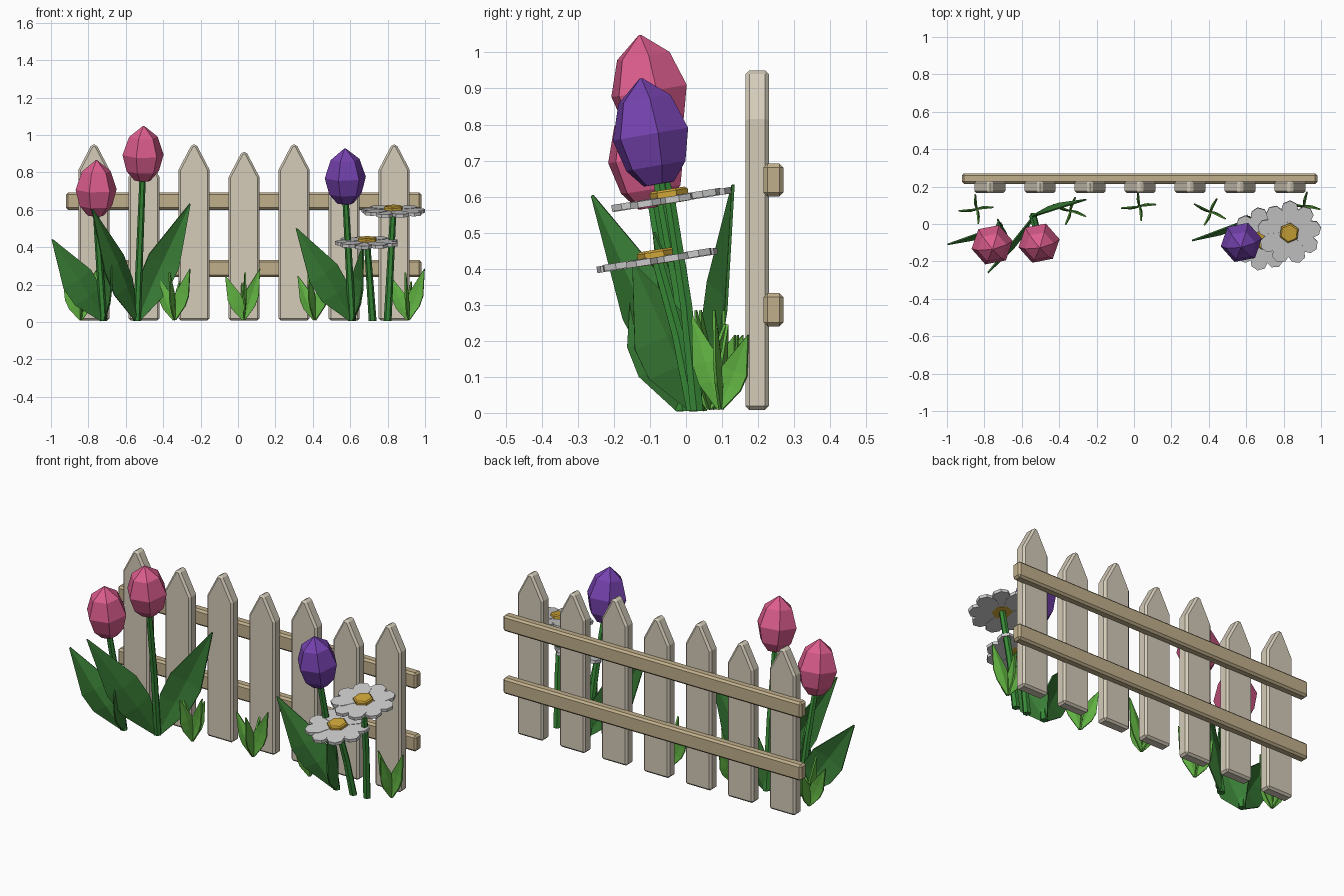
import bpy, bmesh, math
from mathutils import Vector, Matrix

if "Cube" in bpy.data.objects:
    bpy.data.objects.remove(bpy.data.objects["Cube"])

def material(name, rgb):
    m = bpy.data.materials.new(name)
    m.diffuse_color = (*rgb, 1)
    m.use_nodes = True
    m.node_tree.nodes["Principled BSDF"].inputs["Base Color"].default_value = m.diffuse_color
    return m

CREAM = material("cream wood", (.66, .60, .485))
TAN = material("tan wood", (.53, .43, .26))
PINK = material("pink petal", (.72, .11, .27))
PURPLE = material("purple petal", (.18, .055, .43))
LEAF = material("dark leaf green", (.04, .20, .036))
STEM = material("stem green", (.04, .26, .04))
GRASS = material("grass green", (.12, .45, .055))
WHITE = material("daisy white", (.60, .60, .60))
YELLOW = material("daisy yellow", (.62, .38, .04))

def build(name, verts, faces, mat, bevel=0):
    me = bpy.data.meshes.new(name)
    me.from_pydata([tuple(v) for v in verts], [], faces)
    bm = bmesh.new()
    bm.from_mesh(me)
    bmesh.ops.recalc_face_normals(bm, faces=bm.faces)
    bm.to_mesh(me)
    bm.free()
    me.materials.append(mat)
    ob = bpy.data.objects.new(name, me)
    bpy.context.collection.objects.link(ob)
    if bevel:
        b = ob.modifiers.new("bevel", 'BEVEL')
        b.width, b.segments = bevel, 1
    return ob

def prism(name, outline, axis_vec, mat, bevel=0):
    """Extrude a closed outline along a vector."""
    n = len(outline)
    pts = [Vector(p) for p in outline]
    pts += [p + Vector(axis_vec) for p in pts]
    faces = [list(range(n)), list(range(n, 2 * n))]
    faces += [[i, (i + 1) % n, n + (i + 1) % n, n + i] for i in range(n)]
    return build(name, pts, faces, mat, bevel)

def lathe(name, rings, sides, mat, turn=0):
    """Closed faceted solid from (centre, radius, up-direction) rings."""
    verts, faces = [], []
    for c, r, up in rings:
        rot = Vector((0, 0, 1)).rotation_difference(Vector(up)).to_matrix()
        for i in range(sides):
            a = turn + math.tau * i / sides
            verts.append(Vector(c) + rot @ Vector((r * math.cos(a), r * math.sin(a), 0)))
    for k in range(len(rings) - 1):
        for i in range(sides):
            j = (i + 1) % sides
            faces.append([k * sides + i, k * sides + j, (k + 1) * sides + j, (k + 1) * sides + i])
    faces.append(list(range(sides)))
    faces.append(list(range((len(rings) - 1) * sides, len(rings) * sides)))
    return build(name, verts, faces, mat)

def stem(name, base, top, radius):
    b, t = Vector(base), Vector(top)
    mid = (b + t) / 2 + Vector((0, .008, 0))
    lathe(name, [(b, radius, (0, 0, 1)), (mid, radius * .9, (t - b)), (t, radius * .8, (t - b))], 6, STEM)

def blade(name, base, tip, half, mat, fold):
    """Pointed leaf standing in a vertical plane, creased along its midrib."""
    b, t = Vector(base), Vector(tip)
    d = t - b
    normal = Vector((-d.y, d.x, 0)).normalized()
    side = d.normalized().cross(normal)
    verts, faces = [], []
    for f, w in ((0, .2), (.3, .95), (.5, 1), (.98, .03)):
        p = b + d * f
        rib = p + normal * fold * w
        for q in (p - side * half * w, rib, p + side * half * w):
            q = q.copy()
            q.z = max(q.z, .005)
            verts.append(q)
    for k in range(3):
        for i in range(2):
            a = k * 3 + i
            faces.append([a, a + 1, a + 4, a + 3])
    ob = build(name, verts, faces, mat)
    s = ob.modifiers.new("thickness", 'SOLIDIFY')
    s.thickness, s.offset = .008, 0

# Fence pickets, alternating tall and short
for i in range(7):
    x, top = -.77 + .2675 * i, (.95, .91)[i % 2]
    h, y = .0825, .165
    prism("fence_picket", [(x - h, y, .008), (x + h, y, .008), (x + h, y, top - .135),
                           (x + .012, y, top), (x - .012, y, top), (x - h, y, top - .135)],
          (0, .065, 0), CREAM, .011)

# Horizontal rails
for z in (.24, .60):
    prism("fence_rail", [(-.92, .215, z), (-.92, .27, z), (-.92, .27, z + .092), (-.92, .215, z + .092)],
          (1.9, 0, 0), TAN, .011)

# Tulips: stem, six-sided bud and two broad leaves
TULIPS = [
    ("pink_tulip", PINK, (-.72, -.01, .005), (-.76, -.09, .57), (-.757, -.135, .865),
     [(-1.0, -.11, .45), (-.68, -.15, .42)]),
    ("tall_pink_tulip", PINK, (-.54, .04, .005), (-.51, -.08, .757), (-.505, -.128, 1.048),
     [(-.785, -.265, .615), (-.25, .132, .645)]),
    ("purple_tulip", PURPLE, (.61, .025, .005), (.575, -.075, .635), (.572, -.125, .928),
     [(.305, -.09, .51), (.67, -.15, .42)]),
]
for name, mat, base, low, tip, leaves in TULIPS:
    lo, hi = Vector(low), Vector(tip)
    up = hi - lo
    stem(name + "_stem", base, lo + up * .1, .021)
    profile = [(0, .045), (.17, .088), (.47, .112), (.80, .078), (1, .004)]
    lathe(name + "_bud", [(lo + up * f, r, up) for f, r in profile], 6, mat, math.radians(11))
    for tip_leaf in leaves:
        blade(name + "_leaf", base, tip_leaf, .092, LEAF, .025)

# Daisies: stem, ring of petals and raised centre on a tilted disc
def daisy(base, centre, turn):
    c = Vector(centre)
    tilt = Matrix.Rotation(math.radians(9), 3, 'X')
    stem("daisy_stem", base, c, .021)
    shape = [(.03, -.018), (.105, -.05), (.155, -.036), (.172, 0), (.155, .036), (.105, .05), (.03, .018)]
    for i in range(9):
        rot = tilt @ Matrix.Rotation(turn + math.tau * i / 9, 3, 'Z')
        prism("daisy_petal", [c + rot @ Vector((x, y, -.011 + .002 * (i % 2))) for x, y in shape],
              tilt @ Vector((0, 0, .018)), WHITE)
    up = tilt @ Vector((0, 0, 1))
    lathe("daisy_centre", [(c - up * .012, .054, up), (c + up * .022, .054, up), (c + up * .028, .046, up)],
          6, YELLOW, .4)

daisy((.80, .03, .005), (.83, -.045, .593), .15)
daisy((.72, .02, .005), (.69, -.08, .425), .35)

# Grass tufts of four blades
for x, y, turn in ((-.84, .08, .1), (-.34, .07, -.35), (.03, .095, .1), (.41, .065, -.45), (.91, .095, -.2)):
    for k, (reach, height) in enumerate(((.09, .29), (.08, .22), (.1, .25), (.08, .27))):
        a = turn + math.pi / 2 * k
        blade("grass_blade", (x, y, .012),
              (x + reach * math.cos(a), y + reach * math.sin(a), height), .038, GRASS, .008)
